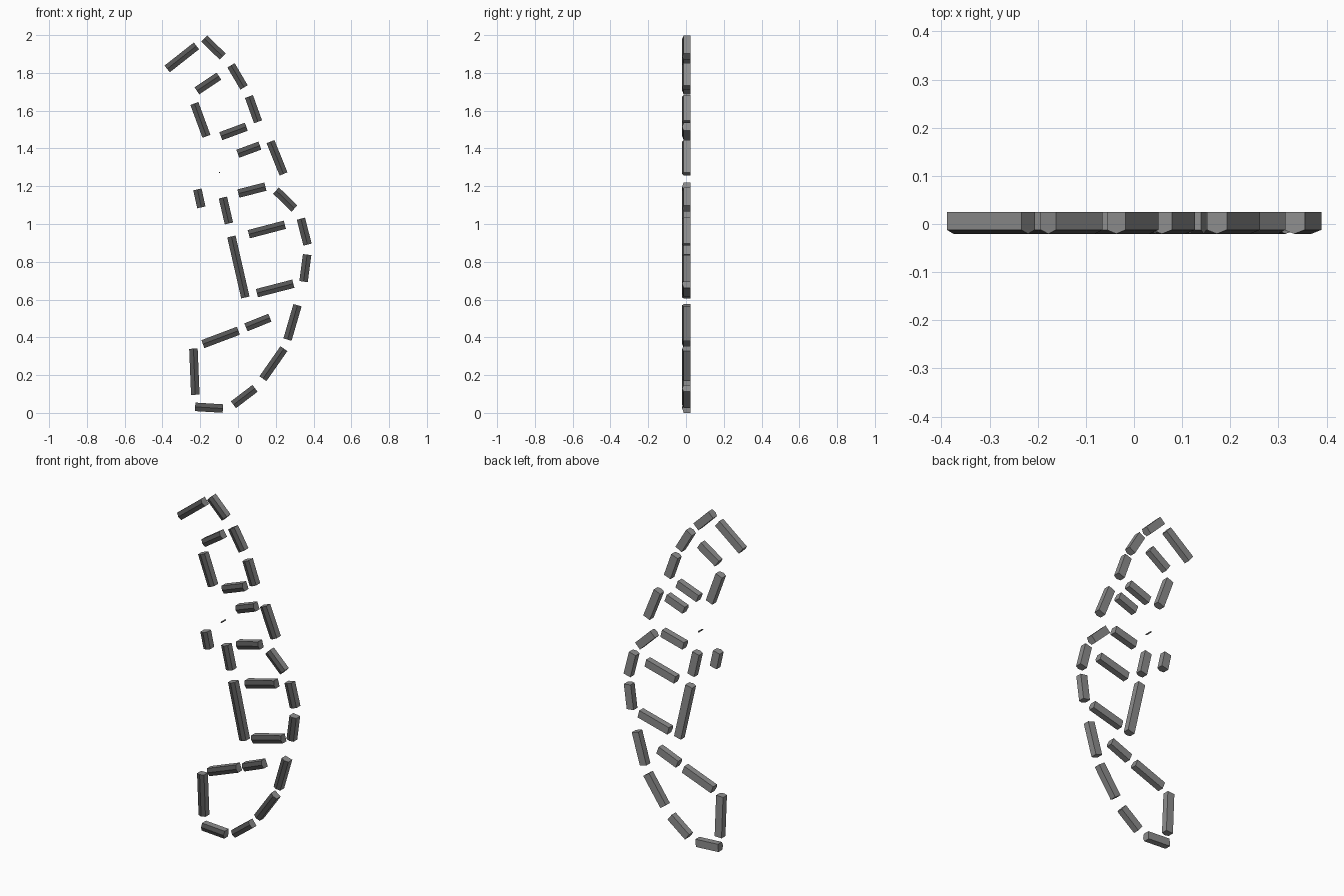
import bpy
import bmesh
from mathutils import Vector

WIDTH = 0.045
# Cross-section (across, depth): flat back, straight sides, blunt ridge to the front
PROFILE = [(-0.5, 0.0245), (0.5, 0.0245), (0.5, -0.012), (0.0, -0.0205), (-0.5, -0.012)]


def material(name, value):
    mat = bpy.data.materials.new(name)
    mat.diffuse_color = (value, value, value, 1)
    return mat


BODY = material("mid_grey", 0.27)
FRONT = material("dark_grey", 0.09)


def bar(name, x1, z1, x2, z2, width=WIDTH):
    """House-section bar between two points of the front plane, with a dark front."""
    a, b = Vector((x1, 0, z1)), Vector((x2, 0, z2))
    axis = (b - a).normalized()
    side = axis.cross(Vector((0, 1, 0)))
    bm = bmesh.new()
    rings = [[bm.verts.new(p + side * u * width + Vector((0, y, 0))) for u, y in PROFILE]
             for p in (a, b)]
    for i in range(5):
        j = (i + 1) % 5
        face = bm.faces.new((rings[0][i], rings[0][j], rings[1][j], rings[1][i]))
        face.material_index = 1 if i in (2, 3) else 0
    bm.faces.new(rings[0])
    bm.faces.new(rings[1])
    bmesh.ops.recalc_face_normals(bm, faces=bm.faces)
    mesh = bpy.data.meshes.new(name)
    bm.to_mesh(mesh)
    bm.free()
    mesh.materials.append(BODY)
    mesh.materials.append(FRONT)
    obj = bpy.data.objects.new(name, mesh)
    obj.location = (0.002, 0, -0.002)
    bpy.context.collection.objects.link(obj)


# Bar axes in the front plane: x1, z1, x2, z2
groups = {
    # long curved right-hand edge, top to bottom
    "outer_edge_bar": [
        (-0.377, 1.823, -0.222, 1.945),
        (-0.180, 1.984, -0.083, 1.888),
        (-0.039, 1.842, 0.030, 1.725),
        (0.056, 1.677, 0.104, 1.543),
        (0.170, 1.438, 0.239, 1.267),
        (0.199, 1.179, 0.297, 1.084),
        (0.331, 1.030, 0.366, 0.893),
        (0.364, 0.840, 0.345, 0.697),
        (0.313, 0.572, 0.260, 0.390),
        (0.241, 0.342, 0.130, 0.183),
        (0.088, 0.132, -0.026, 0.045),
        (-0.082, 0.025, -0.229, 0.034),
    ],
    # left-hand edge, top to bottom
    "inner_edge_bar": [
        (-0.233, 1.640, -0.169, 1.466),
        (-0.217, 1.185, -0.196, 1.090),
        (-0.082, 1.142, -0.050, 1.005),
        (-0.037, 0.936, 0.037, 0.613),
        (-0.238, 0.342, -0.228, 0.098),
    ],
    # cross bars between the two edges
    "cross_bar": [
        (-0.220, 1.707, -0.103, 1.785),
        (-0.093, 1.467, 0.042, 1.517),
        (-0.003, 1.374, 0.114, 1.417),
        (0.000, 1.163, 0.143, 1.200),
        (0.055, 0.948, 0.246, 0.998),
        (0.098, 0.636, 0.291, 0.686),
        (-0.188, 0.366, 0.000, 0.437),
        (0.040, 0.455, 0.167, 0.506),
    ],
}
for name, bars in groups.items():
    for n, ends in enumerate(bars, 1):
        bar(f"{name}_{n}", *ends)

# tiny pin running front to back
bar("small_pin", -0.103, 1.274, -0.097, 1.274, 0.006)
